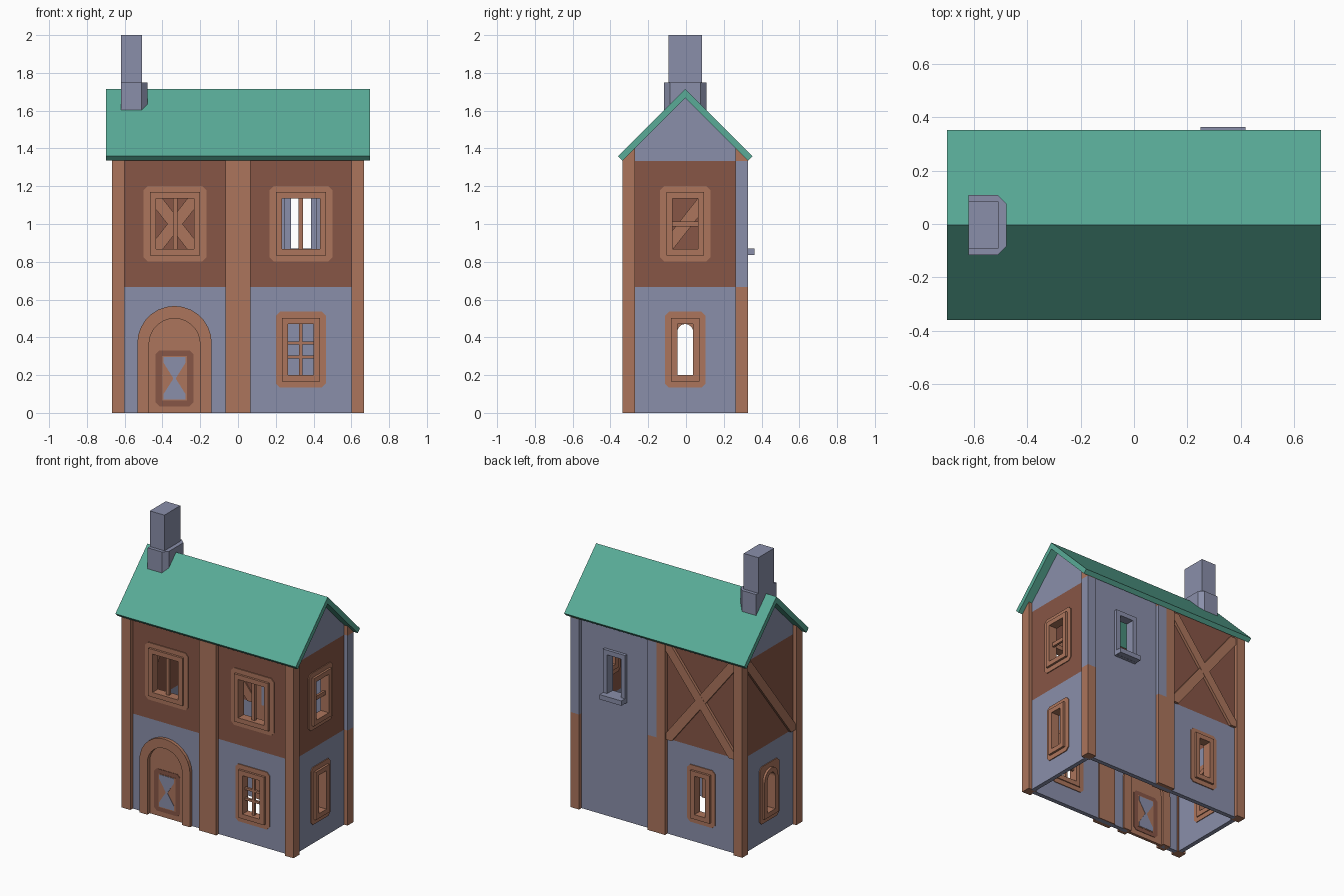
import bpy, bmesh, math
from mathutils import Vector

if "Cube" in bpy.data.objects:
    bpy.data.objects.remove(bpy.data.objects["Cube"])

CY = -0.004            # centre of the house in y
HX, HY = 0.667, 0.333  # half sizes to the outer post faces


def material(name, rgb):
    m = bpy.data.materials.new(name)
    m.diffuse_color = (*rgb, 1)
    m.use_nodes = True
    m.node_tree.nodes["Principled BSDF"].inputs["Base Color"].default_value = m.diffuse_color
    return m


STONE = material("blue_grey_stone", (0.254, 0.275, 0.402))
WOOD = material("light_brown_timber", (0.413, 0.178, 0.107))
BRICK = material("dark_brown_wall", (0.242, 0.093, 0.061))
GREEN = material("green_roof", (0.100, 0.410, 0.310))


def place(side, u, d, z):
    """u runs along the wall, d is the distance outside the post faces."""
    if side == "front":
        return Vector((u, CY - HY - d, z))
    if side == "back":
        return Vector((u, CY + HY + d, z))
    s = 1 if side == "right" else -1
    return Vector((s * (HX + d), CY + u, z))


def prism(name, outline, d0, d1, side, mat, hole=None):
    bm = bmesh.new()
    edges = []
    for loop in [outline] + ([hole] if hole else []):
        vs = [bm.verts.new(place(side, u, d0, z)) for u, z in loop]
        edges += [bm.edges.new((vs[i - 1], vs[i])) for i in range(len(vs))]
    bmesh.ops.triangle_fill(bm, edges=edges, use_beauty=True)
    ext = bmesh.ops.extrude_face_region(bm, geom=bm.faces[:], use_keep_orig=True)
    move = place(side, 0, d1, 0) - place(side, 0, d0, 0)
    bmesh.ops.translate(bm, vec=move, verts=[v for v in ext["geom"] if isinstance(v, bmesh.types.BMVert)])
    bmesh.ops.recalc_face_normals(bm, faces=bm.faces[:])
    bmesh.ops.dissolve_limit(bm, angle_limit=0.01, verts=bm.verts[:], edges=bm.edges[:])
    me = bpy.data.meshes.new(name)
    bm.to_mesh(me)
    bm.free()
    me.materials.append(mat)
    ob = bpy.data.objects.new(name, me)
    bpy.context.collection.objects.link(ob)
    return ob


def rect(u0, u1, z0, z1, c=0):
    if not c:
        return [(u0, z0), (u1, z0), (u1, z1), (u0, z1)]
    return [(u0 + c, z0), (u1 - c, z0), (u1, z0 + c), (u1, z1 - c),
            (u1 - c, z1), (u0 + c, z1), (u0, z1 - c), (u0, z0 + c)]


def arch(u, h, z0, top, n=14):
    spring = top - h
    return [(u - h, z0), (u + h, z0)] + [
        (u + h * math.cos(math.pi * i / n), spring + h * math.sin(math.pi * i / n)) for i in range(n + 1)]


def opening(w, g):
    """Outline of a window opening grown by g."""
    if w.get("arch"):
        return arch(w["u"], w["h"] + g, w["z0"] - g, w["z1"] + g)
    return rect(w["u"] - w["h"] - g, w["u"] + w["h"] + g, w["z0"] - g, w["z1"] + g)


def panel(name, side, u0, u1, z0, z1, mat, w=None):
    """Wall panel, with an optional framed window."""
    prism(name + "_wall", rect(u0, u1, z0, z1), -0.058, -0.027, side, mat,
          opening(w, 0.012) if w else None)
    if not w:
        return
    fm = w.get("mat", WOOD)
    prism(name + "_window_frame", opening(w, 0.033), -0.07, -0.006, side, fm, opening(w, 0))
    u, h, a, b = w["u"], w["h"], w["z0"], w["z1"]
    if fm is WOOD:
        g = 0.066
        prism(name + "_window_surround", rect(u - h - g, u + h + g, a - g, b + g, 0.022),
              -0.063, -0.021, side, WOOD, opening(w, 0.008))
    for x, t in w.get("vbars", []):
        prism(name + "_upright_bar", rect(u + x - t, u + x + t, a - 0.01, b + 0.01), -0.05, -0.03, side, fm)
    for z, t in w.get("hbars", []):
        prism(name + "_cross_bar", rect(u - h - 0.01, u + h + 0.01, z - t, z + t), -0.048, -0.032, side, fm)


def brace(name, side, u0, u1, z0, z1, a=0.045):
    s = a if u1 > u0 else -a
    prism(name, [(u0, z0), (u0 + s, z0), (u1, z1 - a), (u1, z1), (u1 - s, z1), (u0, z0 + a)],
          -0.066, -0.008 - (0.001 if s < 0 else 0), side, WOOD)


def post(name, x0, x1, sy, z0, z1, mat):
    """Post whose top follows the roof when z1 is None."""
    i, o = sy * 0.267, sy * HY
    zi, zo = (z1, z1) if z1 else (1.402, 1.336)
    prism(name, [(i, z0), (o, z0), (o, zo), (i, zi)], x0 - HX, x1 - HX, "right", mat)


M, T = 0.667, 1.36    # storey height, wall top
E = 0.61              # wall ends inside the corner posts

# Front walls
panel("front_upper_left", "front", -E, 0, M, T, BRICK,
      dict(u=-0.333, h=0.1, z0=0.867, z1=1.136, vbars=[(0, 0.012)]))
panel("front_upper_right", "front", 0, E, M, T, BRICK,
      dict(u=0.333, h=0.1, z0=0.867, z1=1.136, vbars=[(0, 0.012)]))
panel("front_lower_right", "front", 0, E, 0, M, STONE,
      dict(u=0.333, h=0.067, z0=0.2, z1=0.47, vbars=[(0, 0.009)], hbars=[(0.37, 0.008), (0.297, 0.008)]))

# Front door: wall around it, arched frame, leaf and painted panel
DU = -0.336
wall_outline = [(-E, 0), (DU - 0.15, 0)] + arch(DU, 0.15, 0, 0.515)[:1:-1] + [(DU + 0.15, 0), (0, 0), (0, M), (-E, M)]
prism("front_lower_left_wall", wall_outline, -0.058, -0.027, "front", STONE)
outer, inner = arch(DU, 0.197, 0, 0.566), arch(DU, 0.135, 0, 0.5)
prism("door_frame", outer[1:] + [outer[0]] + [inner[0]] + inner[:1:-1] + [inner[1]],
      -0.07, -0.004, "front", WOOD)
prism("door_leaf", arch(DU, 0.14, 0, 0.505), -0.052, -0.032, "front", WOOD)
for tag, d, s in (("outside", -0.032, 1), ("inside", -0.052, -1)):
    prism("door_panel_" + tag, rect(DU - 0.1, DU + 0.1, 0.035, 0.33, 0.02), d, d + s * 0.003, "front", BRICK)
    prism("door_cross_" + tag, rect(DU - 0.066, DU + 0.066, 0.065, 0.3), d, d + s * 0.005, "front", WOOD)
    prism("door_pane_" + tag, [(DU - 0.058, 0.07), (DU + 0.058, 0.07), (DU + 0.058, 0.1), (DU + 0.006, 0.182),
                               (DU + 0.058, 0.265), (DU + 0.058, 0.295), (DU - 0.058, 0.295),
                               (DU - 0.058, 0.265), (DU - 0.006, 0.182), (DU - 0.058, 0.1)],
          d, d + s * 0.007, "front", STONE)

# Back walls, the stone stair side has a sill
panel("back_upper_left", "back", -E, 0, M, T, BRICK)
brace("back_brace_a", "back", -0.6, -0.067, M, 1.333)
brace("back_brace_b", "back", -0.067, -0.6, M, 1.333)
panel("back_lower_left", "back", -E, 0, 0, M, STONE, dict(u=-0.333, h=0.042, z0=0.2, z1=0.47))
panel("back_lower_right", "back", 0, E, 0, M, STONE)
panel("back_upper_right", "back", 0, E, M, T, STONE,
      dict(u=0.333, h=0.053, z0=0.867, z1=1.14, mat=STONE))
prism("back_window_sill", rect(0.248, 0.418, 0.835, 0.869), -0.04, 0.034, "back", STONE)

# Side walls and gables
S = 0.275
panel("right_upper", "right", -S, S, M, 1.333, BRICK,
      dict(u=0, h=0.067, z0=0.867, z1=1.136, hbars=[(1.0, 0.014)]))
panel("right_lower", "right", -S, S, 0, M, STONE, dict(u=0, h=0.042, z0=0.2, z1=0.47))
panel("left_upper", "left", -S, S, M, 1.333, BRICK)
brace("left_brace", "left", -0.267, 0.267, M, 1.333)
panel("left_lower", "left", -S, S, 0, M, STONE, dict(u=0, h=0.042, z0=0.2, z1=0.47, arch=True))
for side in ("left", "right"):
    prism(side + "_gable", [(-S, 1.333), (S, 1.333), (S, 1.396), (0, 1.672), (-S, 1.396)],
          -0.058, -0.027, side, STONE)

# Posts
for n, x0, x1 in (("left", -HX, -0.6), ("middle", -0.067, 0.067), ("right", 0.6, HX)):
    post("front_%s_post" % n, x0, x1, -1, 0, None, WOOD)
post("back_left_post", -HX, -0.6, 1, 0, None, WOOD)
post("back_middle_post", -0.067, 0, 1, 0, None, WOOD)
for n, x0, x1 in (("middle", 0, 0.067), ("right", 0.6, HX)):
    post("back_%s_post_base" % n, x0, x1, 1, 0, M, WOOD)
    post("back_%s_post_stone" % n, x0, x1, 1, M, 1.333, STONE)
    post("back_%s_post_top" % n, x0, x1, 1, 1.333, None, WOOD)

# Roof
prism("roof", [(-0.356, 1.359), (0, 1.715), (0.356, 1.359), (0.332, 1.335), (0, 1.667), (-0.332, 1.335)],
      -0.7 - HX, 0.7 - HX, "right", GREEN)


# Chimney
def upright(name, plan, z0, z1, mat):
    bm = bmesh.new()
    f = bm.faces.new([bm.verts.new((x, y + CY, z0)) for x, y in plan])
    ext = bmesh.ops.extrude_face_region(bm, geom=[f], use_keep_orig=True)
    bmesh.ops.translate(bm, vec=(0, 0, z1 - z0), verts=[v for v in ext["geom"] if isinstance(v, bmesh.types.BMVert)])
    bmesh.ops.recalc_face_normals(bm, faces=bm.faces[:])
    me = bpy.data.meshes.new(name)
    bm.to_mesh(me)
    bm.free()
    me.materials.append(mat)
    bpy.context.collection.objects.link(bpy.data.objects.new(name, me))


upright("chimney_base", [(-0.62, -0.112), (-0.51, -0.112), (-0.478, -0.08), (-0.478, 0.08),
                         (-0.51, 0.112), (-0.62, 0.112)], 1.58, 1.75, STONE)
upright("chimney_stack", rect(-0.62, -0.507, -0.088, 0.088), 1.74, 2.0, STONE)
